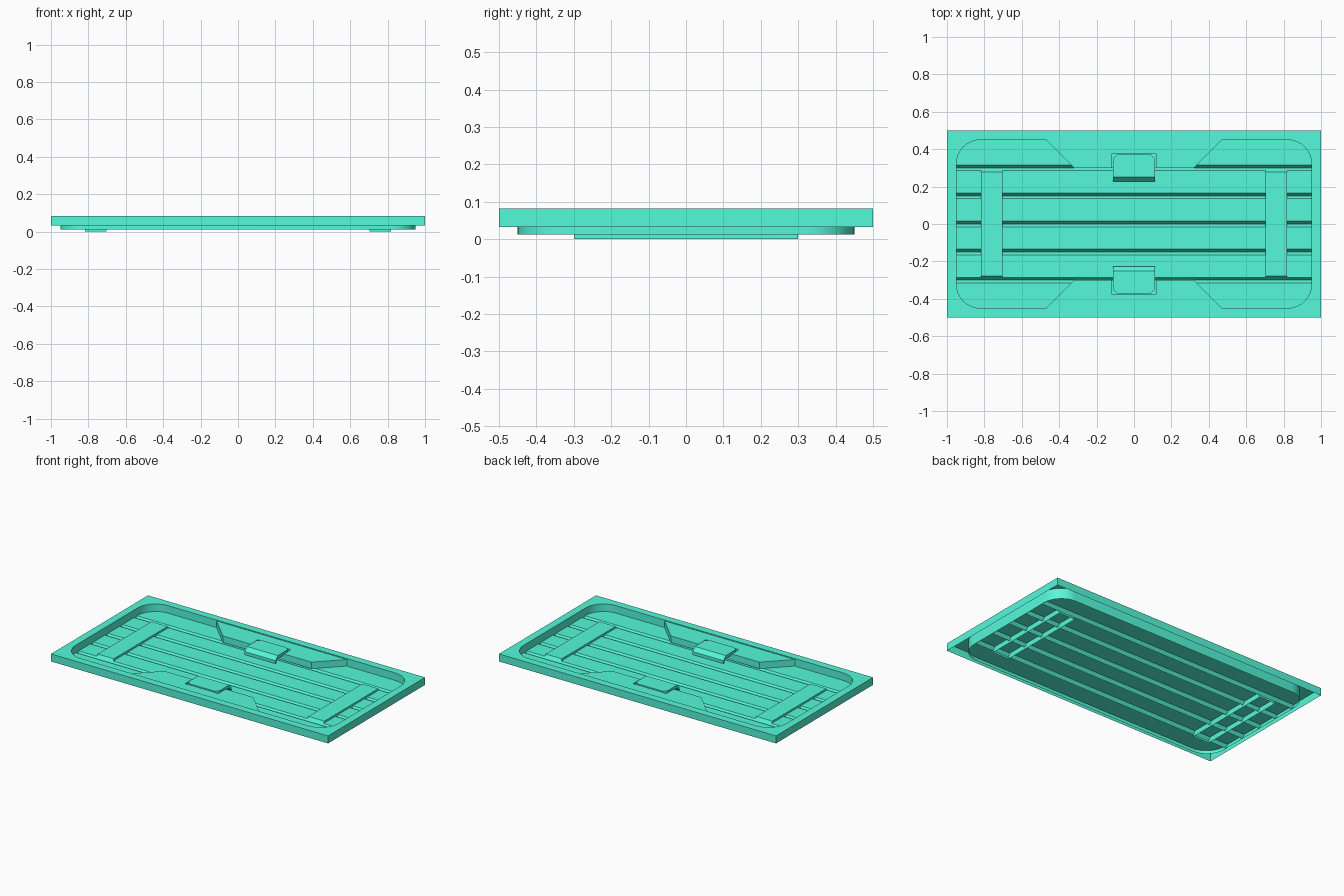
import bpy, bmesh
from math import cos, sin, pi, radians

if "Cube" in bpy.data.objects:
    bpy.data.objects.remove(bpy.data.objects["Cube"])

TOP, SKIRT, FLOOR, WALL = 0.082, 0.033, 0.033, 0.012
IX, IY, R, N = 0.95, 0.45, 0.13, 8

teal = bpy.data.materials.new("teal_paint")
teal.diffuse_color = (0.09, 0.95, 0.70, 1)
teal.use_nodes = True
teal.node_tree.nodes["Principled BSDF"].inputs["Base Color"].default_value = teal.diffuse_color


def finish(name, bm):
    bmesh.ops.remove_doubles(bm, verts=bm.verts, dist=1e-5)
    bmesh.ops.recalc_face_normals(bm, faces=bm.faces)
    if sum(f.normal.z * f.calc_area() for f in bm.faces) < -1e-5:
        bmesh.ops.reverse_faces(bm, faces=bm.faces)
    me = bpy.data.meshes.new(name)
    bm.to_mesh(me)
    bm.free()
    me.materials.append(teal)
    ob = bpy.data.objects.new(name, me)
    bpy.context.collection.objects.link(ob)
    return ob


def face(bm, pts):
    return bm.faces.new([bm.verts.new(p) for p in pts])


def walls(bm, outline, z0, z1):
    for a, b in zip(outline, outline[1:] + outline[:1]):
        face(bm, [(*a, z0), (*b, z0), (*b, z1), (*a, z1)])


def arc(cx, cy, start):
    return [(cx + R * cos(start + i * pi / 2 / N), cy + R * sin(start + i * pi / 2 / N))
            for i in range(N + 1)]


# Rim with outer skirt and rounded recess wall
corners = [(1, 1), (-1, 1), (-1, -1), (1, -1)]
arcs = [arc(sx * (IX - R), sy * (IY - R), k * pi / 2) for k, (sx, sy) in enumerate(corners)]
outer = [(sx, sy * 0.5) for sx, sy in corners]
bm = bmesh.new()
walls(bm, outer, SKIRT, TOP)
walls(bm, [p for a in arcs for p in a], WALL, TOP)
for k in range(4):
    nxt = (k + 1) % 4
    for a, b in zip(arcs[k], arcs[k][1:]):
        face(bm, [(*outer[k], TOP), (*b, TOP), (*a, TOP)])
    face(bm, [(*outer[k], TOP), (*outer[nxt], TOP), (*arcs[nxt][0], TOP), (*arcs[k][-1], TOP)])
rim = finish("frame_rim", bm)
rim.select_set(True)
bpy.context.view_layer.objects.active = rim
bpy.ops.object.shade_smooth_by_angle(angle=radians(30))

# Slatted floor with V grooves
profile = [(-(IY - R), FLOOR)]
for k in range(-2, 3):
    y = k * 0.15
    profile += [(y - 0.015, FLOOR), (y, WALL), (y + 0.015, FLOOR)]
profile.append((IY - R, FLOOR))
bm = bmesh.new()
for (y0, z0), (y1, z1) in zip(profile, profile[1:]):
    face(bm, [(-IX, y0, z0), (IX, y0, z0), (IX, y1, z1), (-IX, y1, z1)])
for k in (0, 2):
    face(bm, [(*p, FLOOR) for p in arcs[k] + arcs[k + 1]])
finish("slatted_floor", bm)

# Cross bars, open underneath, with steep sloped ends
for s, side in ((-1, "left"), (1, "right")):
    bm = bmesh.new()
    sec = [(-0.3, 0), (-0.3, 0.012), (-0.278, 0.045), (0.278, 0.045), (0.3, 0.012), (0.3, 0)]
    xa, xb = s * 0.76 - 0.058, s * 0.76 + 0.058
    for (y0, z0), (y1, z1) in zip(sec, sec[1:]):
        face(bm, [(xa, y0, z0), (xb, y0, z0), (xb, y1, z1), (xa, y1, z1)])
    for x in (xa, xb):
        face(bm, [(x, y, z) for y, z in sec])
    finish(side + "_cross_bar", bm)

# Latch mounts and latch tabs on both long sides
for s, side in ((-1, "front"), (1, "back")):
    bm = bmesh.new()
    z = 0.076
    half = [(0.47, s * IY), (0.32, s * 0.3), (0.12, s * 0.3), (0.12, s * 0.375)]
    ring = half + [(-x, y) for x, y in reversed(half)]
    face(bm, [(*p, z) for p in ring])
    for a, b in zip(ring, ring[1:]):
        bottom = 0.066 if abs(a[0]) < 0.2 and abs(b[0]) < 0.2 else FLOOR
        face(bm, [(*a, bottom), (*b, bottom), (*b, z), (*a, z)])
    face(bm, [(*p, 0.066) for p in ring[2:6]])          # slot bottom
    face(bm, [(-0.12, s * 0.3, FLOOR), (0.12, s * 0.3, FLOOR),
              (0.12, s * 0.3, 0.066), (-0.12, s * 0.3, 0.066)])
    finish(side + "_latch_mount", bm)

    # tab: flat plate with clipped outer corners and a sloping inner lip
    bm = bmesh.new()
    plate = [(-0.112, s * 0.25), (-0.112, s * 0.35), (-0.09, s * 0.372),
             (0.09, s * 0.372), (0.112, s * 0.35), (0.112, s * 0.25)]
    lo, hi = 0.062, TOP
    for zz in (lo, hi):
        face(bm, [(*p, zz) for p in plate])
    for a, b in zip(plate, plate[1:]):
        face(bm, [(*a, lo), (*b, lo), (*b, hi), (*a, hi)])
    ya, yb, drop = s * 0.25, s * 0.228, 0.025
    for zz in (lo, hi):
        face(bm, [(-0.112, ya, zz), (0.112, ya, zz), (0.112, yb, zz - drop), (-0.112, yb, zz - drop)])
    for x in (-0.112, 0.112):
        face(bm, [(x, ya, lo), (x, ya, hi), (x, yb, hi - drop), (x, yb, lo - drop)])
    face(bm, [(-0.112, yb, lo - drop), (0.112, yb, lo - drop),
              (0.112, yb, hi - drop), (-0.112, yb, hi - drop)])
    finish(side + "_latch_tab", bm)
